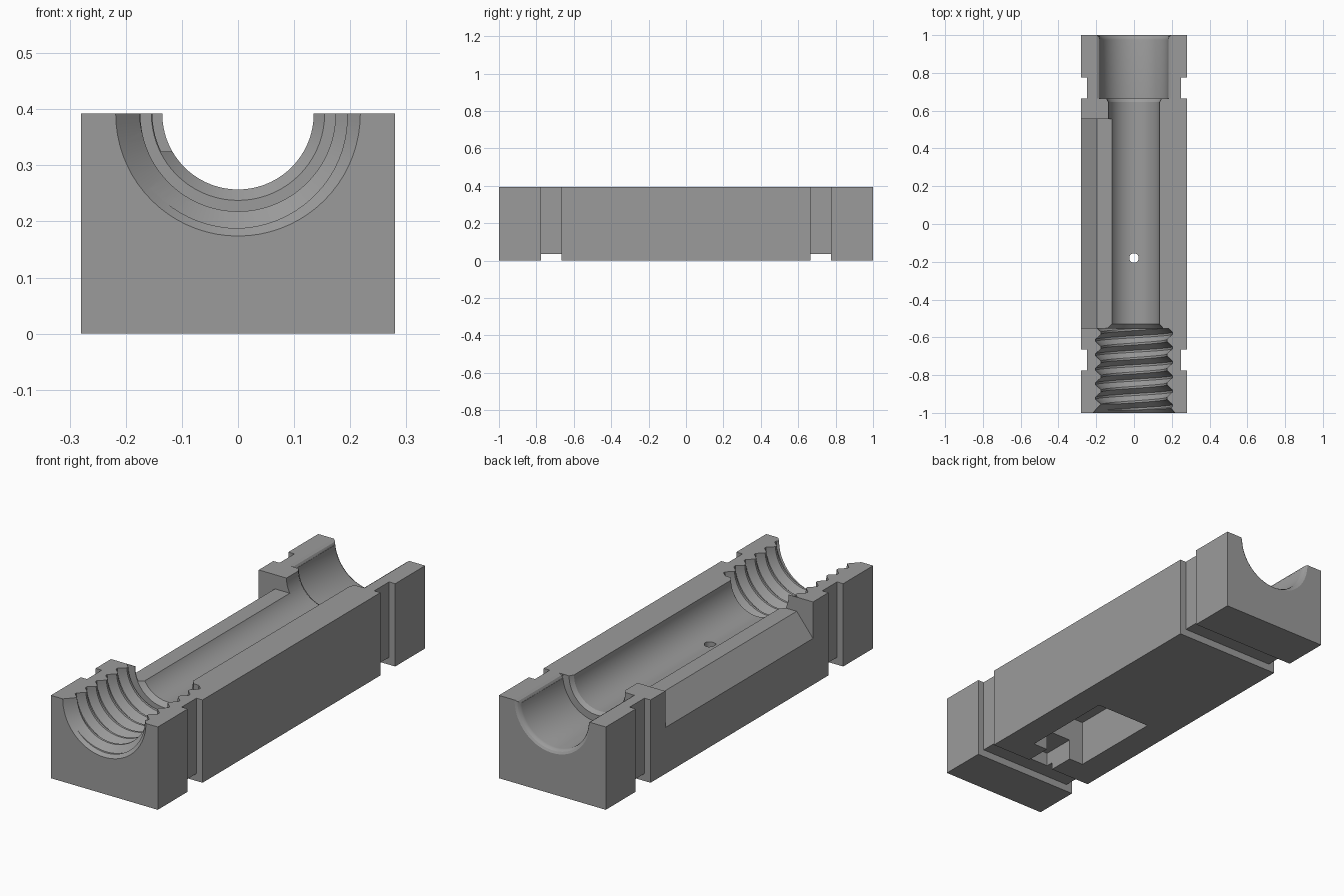
import bpy, bmesh, math

if "Cube" in bpy.data.objects:
    bpy.data.objects.remove(bpy.data.objects["Cube"])

TOP = 0.392      # top plane, also the height of the bore axis
SEG = 72

grey = bpy.data.materials.new("grey")
grey.diffuse_color = (0.33, 0.33, 0.33, 1)
grey.use_nodes = True
grey.node_tree.nodes["Principled BSDF"].inputs["Base Color"].default_value = grey.diffuse_color


def finish(bm, name):
    bmesh.ops.remove_doubles(bm, verts=bm.verts, dist=1e-5)
    bmesh.ops.dissolve_degenerate(bm, edges=bm.edges, dist=1e-6)
    bmesh.ops.holes_fill(bm, edges=[e for e in bm.edges if e.is_boundary], sides=0)
    bmesh.ops.recalc_face_normals(bm, faces=bm.faces)
    me = bpy.data.meshes.new(name)
    bm.to_mesh(me)
    bm.free()
    ob = bpy.data.objects.new(name, me)
    bpy.context.collection.objects.link(ob)
    return ob


def prism(name, section, y0, y1):
    """Extrude an (x, z) outline along y."""
    bm = bmesh.new()
    a = [bm.verts.new((x, y0, z)) for x, z in section]
    b = [bm.verts.new((x, y1, z)) for x, z in section]
    bm.faces.new(a)
    bm.faces.new(b)
    for i in range(len(a)):
        j = (i + 1) % len(a)
        bm.faces.new((a[i], a[j], b[j], b[i]))
    return finish(bm, name)


def box(name, x0, x1, y0, y1, z0, z1):
    return prism(name, [(x0, z0), (x1, z0), (x1, z1), (x0, z1)], y0, y1)


def tube(name, columns):
    """Skin columns of (y, radius) pairs around the bore axis."""
    bm = bmesh.new()
    grid = []
    for j, col in enumerate(columns):
        t = 2 * math.pi * j / SEG + math.pi / 2
        grid.append([bm.verts.new((r * math.cos(t), y, TOP + r * math.sin(t))) for y, r in col])
    for a, b in zip(grid, grid[1:]):
        for i in range(len(a) - 1):
            bm.faces.new((a[i], a[i + 1], b[i + 1], b[i]))
    return finish(bm, name)


cutters = []

# stepped bore: entry chamfer, thread core, main bore, counterbore, rounded rim
bore = [(-1.01, 0.2272), (-0.95, 0.172), (-0.555, 0.172), (-0.5549, 0.157), (-0.53, 0.135),
        (0.645, 0.135), (0.665, 0.147), (0.6651, 0.18), (0.975, 0.18),
        (0.985, 0.182), (0.994, 0.188), (1.0, 0.198), (1.01, 0.198)]
cutters.append(tube("bore_cutter", [bore] * (SEG + 1)))

# helical thread
PITCH, Y0, Y1 = 0.0765, -0.985, -0.552
PROFILE = [(0.0, 0.174), (0.14, 0.174), (0.5, 0.204), (0.64, 0.204), (1.0, 0.174)]


def thread_radius(phase):
    phase %= 1.0
    for (p, r), (q, s) in zip(PROFILE, PROFILE[1:]):
        if phase <= q:
            return r + (s - r) * (phase - p) / (q - p)


columns = []
for j in range(SEG + 1):
    turn, col = j / SEG, []
    for k in range(-2, 8):
        for p, _ in PROFILE[:-1]:
            y = min(max(Y0 + PITCH * (k + p + turn), Y0), Y1)
            col.append((y, thread_radius((y - Y0) / PITCH - turn)))
    columns.append(col)
cutters.append(tube("thread_cutter", columns))

# side recess with a sloped outer shelf
cutters.append(prism("recess_cutter", [(-0.06, 0.325), (-0.195, 0.325), (-0.28, 0.219),
                                       (-0.3, 0.194), (-0.3, 0.45), (-0.06, 0.45)], -0.55, 0.555))

# grooves around both ends, on the sides and underside
for s in (-1, 1):
    y0, y1 = sorted((s * 0.665, s * 0.776))
    cutters.append(box("groove_under_cutter", -0.4, 0.4, y0, y1, -0.1, 0.035))
    for m in (-1, 1):
        x0, x1 = sorted((m * 0.248, m * 0.4))
        cutters.append(box("groove_side_cutter", x0, x1, y0, y1, -0.1, 0.5))

# eased top edges of the counterbore
for m in (-1, 1):
    cutters.append(prism("edge_cutter", [(m * 0.15, TOP - 0.018), (m * 0.18, TOP - 0.018),
                                         (m * 0.186, TOP - 0.007), (m * 0.197, TOP),
                                         (m * 0.197, TOP + 0.02), (m * 0.15, TOP + 0.02)], 0.6655, 1.05))

# underside pocket, channel out to the groove, and small hole up to the bore
cutters.append(box("pocket_cutter", -0.145, 0.145, -0.54, -0.077, -0.1, 0.22))
cutters.append(box("channel_cutter", -0.068, 0.068, -0.7, -0.5, -0.1, 0.1))
bm = bmesh.new()
bmesh.ops.create_cone(bm, cap_ends=True, segments=24, radius1=0.025, radius2=0.025, depth=0.3)
bmesh.ops.translate(bm, verts=bm.verts, vec=(0, -0.18, 0.2))
cutters.append(finish(bm, "hole_cutter"))

# main block
body = box("half_block", -0.28, 0.28, -1, 1, 0, TOP)
body.data.materials.append(grey)
for c in cutters:
    c.hide_render = True
    mod = body.modifiers.new(c.name, 'BOOLEAN')
    mod.operation, mod.solver, mod.object = 'DIFFERENCE', 'EXACT', c
bpy.context.view_layer.objects.active = body
body.select_set(True)
for mod in list(body.modifiers):
    bpy.ops.object.modifier_apply(modifier=mod.name)
for c in cutters:
    bpy.data.objects.remove(c)
for p in body.data.polygons:
    p.material_index = 0
bpy.ops.object.shade_smooth_by_angle(angle=math.radians(25))
